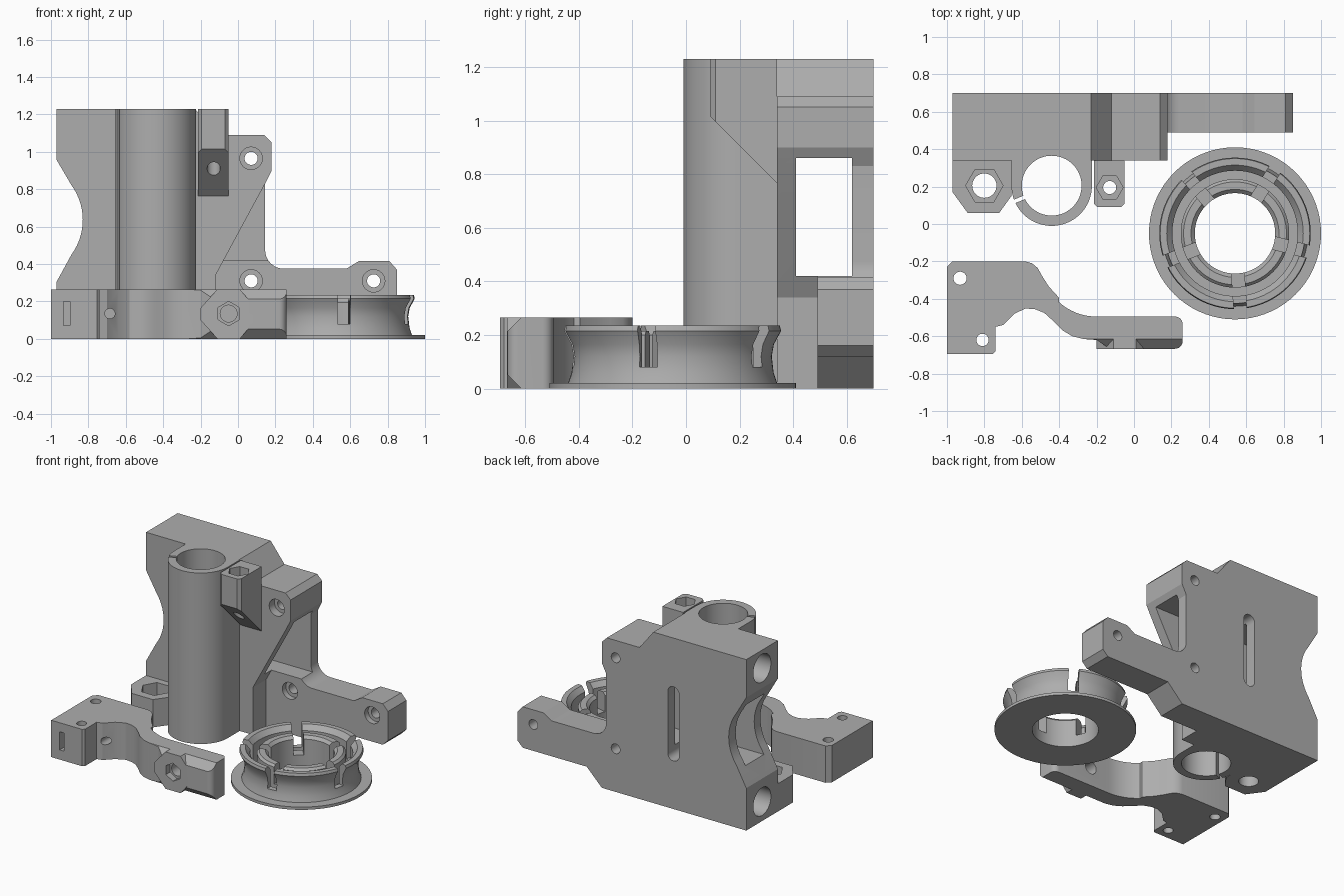
import bpy, bmesh
from math import radians, cos, sin

cube = bpy.data.objects.get("Cube")
if cube:
    bpy.data.objects.remove(cube, do_unlink=True)

grey = bpy.data.materials.new("plain grey")
grey.use_nodes = True
GREY = (0.42, 0.42, 0.42, 1)
grey.diffuse_color = GREY
grey.node_tree.nodes["Principled BSDF"].inputs["Base Color"].default_value = GREY

AXES = {"x": lambda u, v, w: (w, u, v),
        "y": lambda u, v, w: (u, w, v),
        "z": lambda u, v, w: (u, v, w)}


def arc(cx, cy, r, start, end, n=10):
    angles = [radians(start + (end - start) * i / n) for i in range(n + 1)]
    return [(cx + r * cos(a), cy + r * sin(a)) for a in angles]


def circle(cx, cy, r, n=40, turn=0):
    return arc(cx, cy, r, turn, turn + 360, n)[:-1]


def rect(u0, u1, v0, v1):
    return [(u0, v0), (u1, v0), (u1, v1), (u0, v1)]


def finish(name, bm):
    bmesh.ops.recalc_face_normals(bm, faces=bm.faces)
    mesh = bpy.data.meshes.new(name)
    bm.to_mesh(mesh)
    bm.free()
    mesh.materials.append(grey)
    obj = bpy.data.objects.new(name, mesh)
    bpy.context.collection.objects.link(obj)
    return obj


def prism(name, points, axis, low, high):
    """Extrude a flat outline along an axis."""
    bm = bmesh.new()
    face = bm.faces.new([bm.verts.new(AXES[axis](u, v, low)) for u, v in points])
    new = bmesh.ops.extrude_face_region(bm, geom=[face])["geom"]
    bmesh.ops.translate(bm, vec=AXES[axis](0, 0, high - low),
                        verts=[g for g in new if isinstance(g, bmesh.types.BMVert)])
    return finish(name, bm)


def cut(obj, cutters):
    """Subtract outlines given as (points, axis, low, high)."""
    bpy.context.view_layer.objects.active = obj
    for spec in cutters:
        tool = prism("cutter", *spec)
        mod = obj.modifiers.new("cut", "BOOLEAN")
        mod.operation, mod.solver, mod.object = "DIFFERENCE", "EXACT", tool
        bpy.ops.object.modifier_apply(modifier=mod.name)
        bpy.data.objects.remove(tool, do_unlink=True)


# Carriage body: front wall and back plate share the left and top edges
left_edge = [(-0.97, 1.23), (-0.97, 0.957)] + arc(-1.145, 0.636, 0.315, 36, -36, 14) \
    + [(-0.97, 0.305), (-0.97, 0)]
top_edge = [(0.18, 0.9), (0.18, 1.05), (0.14, 1.09), (-0.12, 1.09), (-0.23, 1.23)]
body_front = prism("body_front", [(-0.12, 0), (-0.12, 0.34), (0.145, 0.83)]
                   + top_edge + left_edge, "y", 0.34, 0.49)
body_back = prism("body_back", [(0.18, 0), (0.3, 0.12), (0.81, 0.12), (0.85, 0.16),
                                (0.85, 0.37), (0.81, 0.415), (0.645, 0.415), (0.58, 0.375)]
                  + arc(0.245, 0.475, 0.1, 270, 180) + [(0.145, 0.83)]
                  + top_edge + left_edge, "y", 0.49, 0.70)

bore = (circle(-0.44, 0.205, 0.16, 64), "z", -0.1, 1.4)
pocket = (rect(0.41, 0.62, 0.42, 0.86), "x", -1.1, 0.3)
rods = [(circle(0.52, z, 0.1), "x", -1.1, -0.4) for z in (0.14, 1.1)]
upper_bolt = [(circle(0.07, 0.965, 0.035), "y", 0.2, 0.8),
              (circle(0.07, 0.965, 0.06), "y", 0.2, 0.4)]
lower_bolts = []
for x in (0.07, 0.725):
    lower_bolts += [(circle(x, 0.31, 0.035), "y", 0.4, 0.8),
                    (circle(x, 0.31, 0.06), "y", 0.4, 0.53)]
slot = arc(-0.39, 0.39, 0.045, 180, 360) + arc(-0.39, 0.835, 0.045, 0, 180)
cut(body_front, [pocket, bore] + rods + upper_bolt)
cut(body_back, [pocket, (slot, "y", 0.55, 0.8)] + rods + upper_bolt + lower_bolts)

# Bearing column with its bore and clamp slit
column = prism("bearing_column", arc(-0.44, 0.205, 0.215, 180, 360, 40)
               + [(-0.225, 0.34), (-0.655, 0.34)], "z", 0, 1.23)
a = radians(203)
slit = [(-0.44 + r * cos(a) - s * sin(a), 0.205 + r * sin(a) + s * cos(a))
        for r, s in ((0.1, -0.01), (0.3, -0.01), (0.3, 0.01), (0.1, 0.01))]
cut(column, [bore, (slit, "z", -0.1, 1.4)])

# Low lug with a hex pocket
low_lug = prism("lower_nut_lug", [(-0.97, 0.34), (-0.97, 0.17), (-0.89, 0.06), (-0.72, 0.06),
                                  (-0.655, 0.15), (-0.655, 0.34)], "z", 0, 0.2)
cut(low_lug, [(circle(-0.8, 0.205, 0.065), "z", -0.1, 0.3),
              (circle(-0.8, 0.205, 0.1, 6), "z", 0.1, 0.3)])

# High lug with a sloped underside
high_lug = prism("upper_nut_lug", [(-0.215, 0.34), (-0.215, 0.11), (-0.195, 0.09), (-0.07, 0.09),
                                   (-0.05, 0.11), (-0.05, 0.34)], "z", 0.7, 1.23)
cut(high_lug, [([(0, 0.6), (0.5, 0.6), (0.34, 0.765), (0.085, 1.02), (0, 1.105)], "x", -0.4, 0.1),
               (circle(-0.13, 0.195, 0.035), "z", 0.6, 1.4),
               (circle(-0.13, 0.195, 0.072, 6), "z", 1.15, 1.4)])

# Curved idler arm
arm = prism("idler_arm", [(-1, -0.23), (-0.97, -0.2), (-0.58, -0.2), (-0.545, -0.21),
                          (-0.515, -0.235), (-0.49, -0.28), (-0.455, -0.335), (-0.40, -0.395)]
            + arc(-0.2, -0.195, 0.3, 228, 270, 8) + [(0.22, -0.495)]
            + arc(0.22, -0.535, 0.04, 80, 0, 6) + arc(0.22, -0.627, 0.04, 0, -90, 6)
            + [(-0.13, -0.667), (-0.2, -0.62), (-0.27, -0.615), (-0.33, -0.6), (-0.38, -0.57),
               (-0.43, -0.52), (-0.48, -0.475), (-0.53, -0.455), (-0.58, -0.452),
               (-0.64, -0.48), (-0.7, -0.54), (-0.74, -0.55), (-0.74, -0.68), (-0.755, -0.695),
               (-1, -0.695)], "z", 0, 0.265)
pad = prism("arm_nut_pad", [(-0.2, 0.1), (-0.11, 0), (0.01, 0), (0.06, 0.06), (0.06, 0.205),
                            (0.01, 0.265), (-0.11, 0.265), (-0.2, 0.165)], "y", -0.668, -0.6)
hex_pocket = [(circle(-0.05, 0.135, 0.065, 6, 30), "y", -0.8, -0.62),
              (circle(-0.05, 0.135, 0.045), "y", -0.8, -0.4)]
cut(arm, [([(-0.67, 0.21), (-0.61, 0.27), (-0.72, 0.32)], "x", -0.3, 0.4),
          ([(-0.67, 0.055), (-0.61, -0.005), (-0.72, -0.06)], "x", -0.3, 0.4),
          (circle(-0.93, -0.29, 0.035), "z", -0.1, 0.4),
          (circle(-0.81, -0.62, 0.033), "z", -0.1, 0.4),
          (rect(-0.933, -0.897, 0.07, 0.2), "y", -0.8, -0.6),
          (circle(-0.685, 0.135, 0.027), "y", -0.8, -0.35)] + hex_pocket)
cut(pad, hex_pocket)

# Flanged ring: turned profile with five notches
profile = [(0.215, 0), (0.46, 0), (0.46, 0.02), (0.39, 0.02), (0.377, 0.06), (0.37, 0.12),
           (0.378, 0.165), (0.405, 0.215), (0.4, 0.235), (0.365, 0.235), (0.335, 0.2),
           (0.335, 0.05), (0.29, 0.05), (0.29, 0.2), (0.275, 0.215), (0.235, 0.215),
           (0.215, 0.195)]
bm = bmesh.new()
verts = [bm.verts.new((r, 0, z)) for r, z in profile]
edges = [bm.edges.new((verts[i - 1], verts[i])) for i in range(len(verts))]
bmesh.ops.spin(bm, geom=verts + edges, cent=(0, 0, 0), axis=(0, 0, 1),
               angle=radians(360), steps=72)
bmesh.ops.remove_doubles(bm, verts=bm.verts, dist=0.0001)
bmesh.ops.translate(bm, vec=(0.54, -0.05, 0), verts=bm.verts)
ring = finish("flanged_ring", bm)
notches = []
for k in range(5):
    a = radians(58 + 72 * k)
    notches.append(([(0.54 + r * cos(a) - s * sin(a), -0.05 + r * sin(a) + s * cos(a))
                     for r, s in ((0.2, -0.034), (0.43, -0.034), (0.43, 0.034), (0.2, 0.034))],
                    "z", 0.08, 0.4))
cut(ring, notches)

# Smooth the round faces and keep the edges sharp
for obj in (body_front, body_back, column, low_lug, high_lug, arm, pad, ring):
    bpy.ops.object.select_all(action="DESELECT")
    obj.select_set(True)
    bpy.context.view_layer.objects.active = obj
    bpy.ops.object.shade_smooth_by_angle(angle=radians(25))
